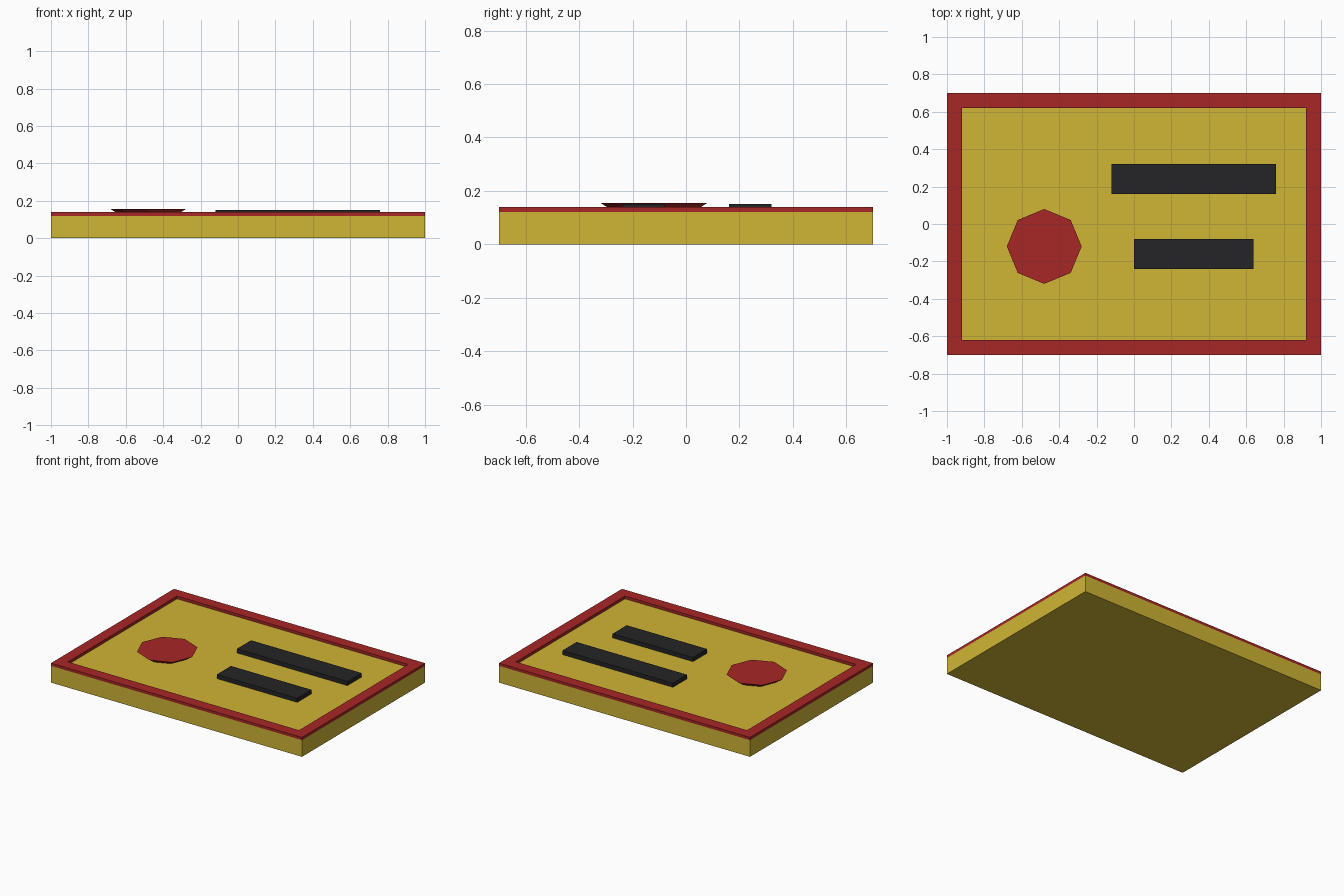
import bpy, bmesh, math
from mathutils import Matrix

if "Cube" in bpy.data.objects:
    bpy.data.objects.remove(bpy.data.objects["Cube"])


def material(name, rgb):
    m = bpy.data.materials.new(name)
    m.diffuse_color = (*rgb, 1)
    m.use_nodes = True
    m.node_tree.nodes["Principled BSDF"].inputs["Base Color"].default_value = m.diffuse_color
    return m


YELLOW = material("yellow", (0.63, 0.46, 0.035))
RED = material("red", (0.39, 0.02, 0.02))
BLACK = material("black", (0.018, 0.018, 0.02))


def finish(name, bm, mat):
    bmesh.ops.recalc_face_normals(bm, faces=bm.faces)
    me = bpy.data.meshes.new(name)
    bm.to_mesh(me)
    bm.free()
    me.materials.append(mat)
    ob = bpy.data.objects.new(name, me)
    bpy.context.collection.objects.link(ob)
    return ob


def box(name, x0, x1, y0, y1, z0, z1, mat):
    bm = bmesh.new()
    place = Matrix.Translation(((x0 + x1) / 2, (y0 + y1) / 2, (z0 + z1) / 2))
    size = Matrix.Diagonal((x1 - x0, y1 - y0, z1 - z0, 1))
    bmesh.ops.create_cube(bm, size=1, matrix=place @ size)
    return finish(name, bm, mat)


# Slab
box("slab", -1, 1, -0.7, 0.7, 0, 0.12, YELLOW)

# Raised rim: one mitred ring swept around the slab edge
bm = bmesh.new()
corners = [(-1, -1), (1, -1), (1, 1), (-1, 1)]
profile = [(0, 0.12), (0, 0.14), (0.08, 0.14), (0.08, 0.12)]
rings = [[bm.verts.new((sx * (1 - d), sy * (0.7 - d), z)) for d, z in profile]
         for sx, sy in corners]
for i in range(4):
    a, b = rings[i], rings[(i + 1) % 4]
    for j in range(4):
        k = (j + 1) % 4
        bm.faces.new((a[j], b[j], b[k], a[k]))
finish("rim", bm, RED)

# Raised bars
box("long_bar", -0.12, 0.76, 0.16, 0.32, 0.12, 0.15, BLACK)
box("short_bar", 0, 0.64, -0.24, -0.08, 0.12, 0.15, BLACK)

# Octagonal disc, wider at the top
bm = bmesh.new()
bmesh.ops.create_cone(bm, cap_ends=True, segments=8, radius1=0.145, radius2=0.2,
                      depth=0.035, matrix=Matrix.Translation((-0.48, -0.12, 0.1375)))
finish("octagon_disc", bm, RED)
